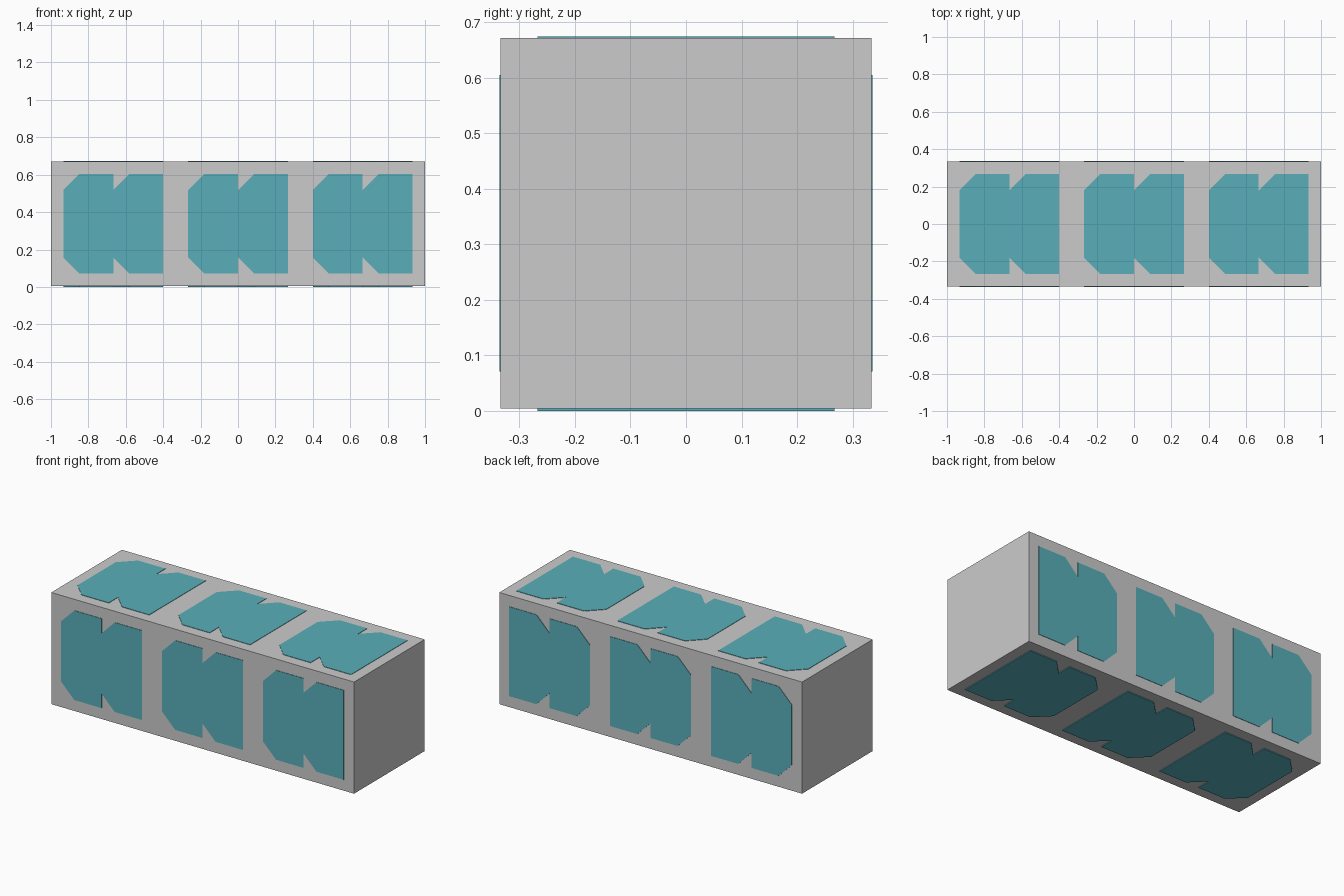
import bpy, bmesh
from math import radians
from mathutils import Matrix, Vector

if "Cube" in bpy.data.objects:
    bpy.data.objects.remove(bpy.data.objects["Cube"])

HALF = 1 / 3      # half the height and depth of the body
MID = 0.338       # height of the body's long axis
P = 0.267         # half the size of a panel
C = 0.087         # chamfer size

teal = bpy.data.materials.new("teal")
teal.diffuse_color = (0.10, 0.43, 0.49, 1)
teal.use_nodes = True
teal.node_tree.nodes["Principled BSDF"].inputs["Base Color"].default_value = teal.diffuse_color


def finish(bm, name, mat=None):
    bmesh.ops.recalc_face_normals(bm, faces=bm.faces)
    mesh = bpy.data.meshes.new(name)
    bm.to_mesh(mesh)
    bm.free()
    obj = bpy.data.objects.new(name, mesh)
    bpy.context.collection.objects.link(obj)
    if mat:
        mesh.materials.append(mat)
    return obj


# Long square body
bm = bmesh.new()
bmesh.ops.create_cube(bm, size=1, matrix=Matrix.Translation((0, 0, MID))
                      @ Matrix.Diagonal((2, 2 * HALF, 2 * HALF, 1)))
finish(bm, "body")

# Panel outline: two chamfered halves side by side, mirrored top to bottom
upper = [(-P, P - C), (-P + C, P), (0, P), (0, P - C), (C, P), (P, P)]
outline = upper + [(x, -y) for x, y in reversed(upper)]


def panel_row(name, angle, rise):
    """Three raised panels on one long side, turned about the long axis."""
    bm = bmesh.new()
    for cx in (-2 / 3, 0, 2 / 3):
        face = bm.faces.new([bm.verts.new((cx + x, y, HALF - 0.001)) for x, y in outline])
        ext = bmesh.ops.extrude_face_region(bm, geom=[face])
        top = [v for v in ext["geom"] if isinstance(v, bmesh.types.BMVert)]
        bmesh.ops.translate(bm, verts=top, vec=Vector((0, 0, rise + 0.001)))
    turn = Matrix.Translation((0, 0, MID)) @ Matrix.Rotation(radians(angle), 4, 'X')
    bmesh.ops.transform(bm, matrix=turn, verts=bm.verts)
    finish(bm, name, teal)


# One row of panels per long side
panel_row("top_panels", 0, 0.0025)
panel_row("front_panels", 90, 0.0025)
panel_row("bottom_panels", 180, MID - HALF)
panel_row("back_panels", 270, 0.0025)
